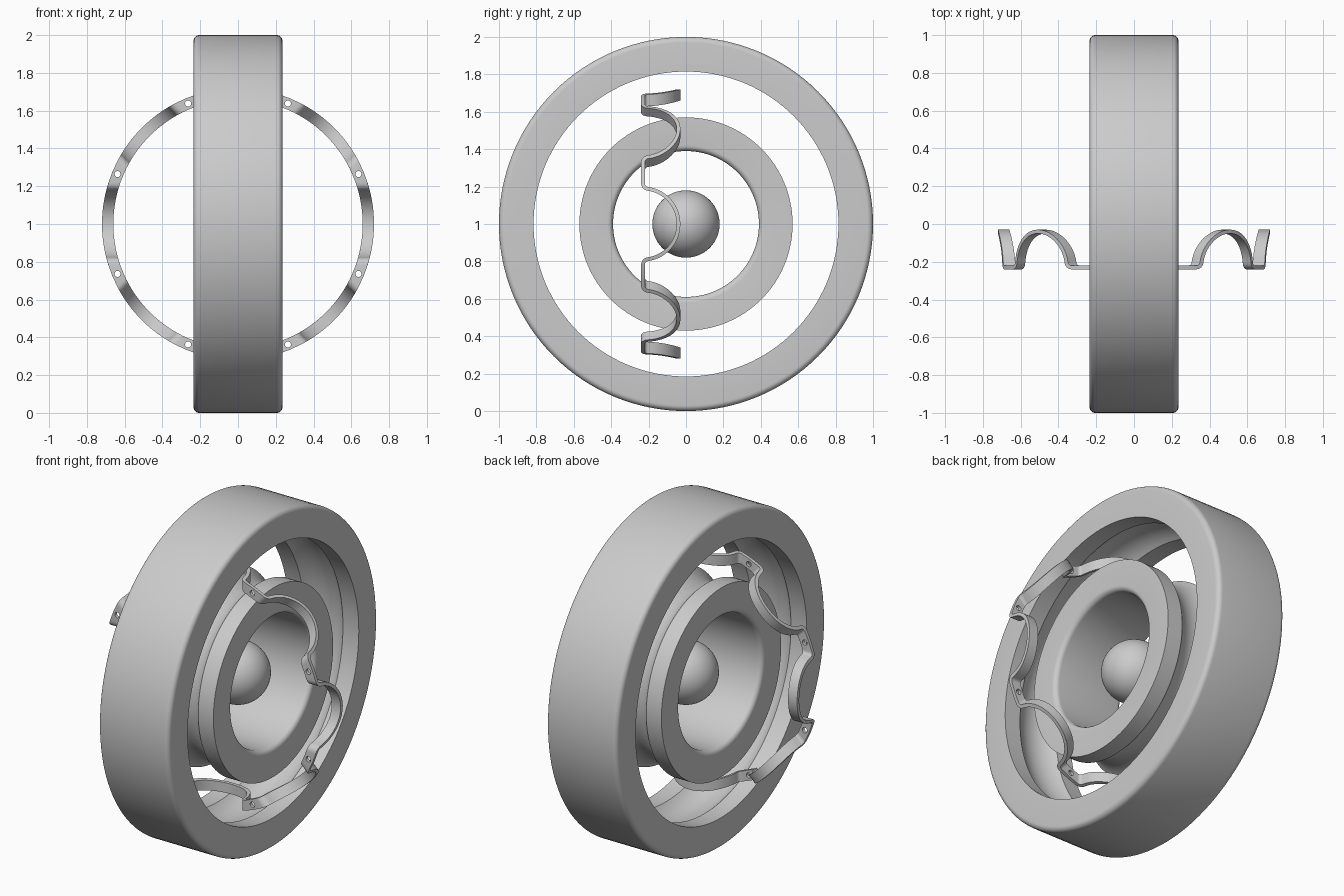
import bpy, bmesh
from math import sin, cos, pi, asin, sqrt, radians

if "Cube" in bpy.data.objects:
    bpy.data.objects.remove(bpy.data.objects["Cube"])

CZ = 1.0                      # height of the common centre
HW, PITCH, BALL = 0.235, 0.69, 0.18


def finish(bm, name):
    bmesh.ops.recalc_face_normals(bm, faces=bm.faces[:])
    me = bpy.data.meshes.new(name)
    bm.to_mesh(me)
    bm.free()
    ob = bpy.data.objects.new(name, me)
    bpy.context.collection.objects.link(ob)
    return ob


def smooth(ob):
    bpy.ops.object.select_all(action='DESELECT')
    ob.select_set(True)
    bpy.context.view_layer.objects.active = ob
    bpy.ops.object.shade_smooth_by_angle(angle=radians(30))


def skin(bm, loops):
    """Join a closed sequence of closed vertex loops with quads."""
    rows = [[bm.verts.new(p) for p in lp] for lp in loops]
    n = len(rows[0])
    for i, a in enumerate(rows):
        b = rows[(i + 1) % len(rows)]
        for j in range(n):
            k = (j + 1) % n
            bm.faces.new((a[j], a[k], b[k], b[j]))


def race(name, land, edge, fillet=0.03, seg=128):
    """Bearing ring around x: ball groove in the land, rounded far edge."""
    s = 1 if edge > land else -1
    half = asin(sqrt(BALL**2 - (PITCH - land)**2) / BALL)
    prof = [(-HW, land)]
    for i in range(17):
        a = -half + 2 * half * i / 16
        prof.append((BALL * sin(a), PITCH + s * abs(land - PITCH) / (land - PITCH) * s * (BALL * cos(a))))
    prof.append((HW, land))
    for side in (1, -1):
        arc = []
        for i in range(7):
            a = pi / 2 * i / 6
            arc.append((side * (HW - fillet + fillet * cos(a)),
                        edge - s * fillet + s * fillet * sin(a)))
        prof += arc if side == 1 else arc[::-1]
    bm = bmesh.new()
    skin(bm, [[(x, r * cos(2 * pi * k / seg), CZ + r * sin(2 * pi * k / seg))
               for x, r in prof] for k in range(seg)])
    smooth(finish(bm, name))


# Outer and inner rings
race("outer_ring", 0.815, 1.0)
race("inner_ring", 0.57, 0.39)

# Ball
bm = bmesh.new()
bmesh.ops.create_uvsphere(bm, u_segments=64, v_segments=32, radius=BALL)
bmesh.ops.translate(bm, verts=bm.verts[:], vec=(0, 0, CZ))
smooth(finish(bm, "ball"))

# Wavy half cage: eight pockets joined by flat pads
FLAT, R, F, T = -0.23, 0.19, 0.03, 0.01
tx = sqrt((R + F)**2 - F**2)
alpha = asin(F / (R + F))
half = []                     # (tangent offset, y, normal t, normal y)
for i in range(15):
    a = pi / 2 - (pi / 2 - alpha) * i / 14
    half.append((R * cos(a), FLAT + R * sin(a), cos(a), sin(a)))
for i in range(1, 7):
    a = alpha + (pi / 2 - alpha) * i / 6
    half.append((tx - F * cos(a), FLAT + F - F * sin(a), cos(a), sin(a)))
wave = [(-t, y, -nt, ny) for t, y, nt, ny in half[:0:-1]] + half


def on_ring(r, ang, y):
    return (r * cos(ang), y, CZ + r * sin(ang))


corners = ((0.66, -T), (0.72, -T), (0.72, T), (0.66, T))
loops = []
for k in range(8):
    base = k * pi / 4
    for t, y, nt, ny in wave:
        loops.append([on_ring(r, base + asin((t + nt * o) / r), y + ny * o)
                      for r, o in corners])
    loops.append([on_ring(r, base + pi / 8, FLAT + o) for r, o in corners])
bm = bmesh.new()
skin(bm, loops)
cage = finish(bm, "cage_half")

# Rivet holes through the pads
bm = bmesh.new()
for k in range(8):
    ring = [[], []]
    cx, _, cz = on_ring(PITCH, pi / 8 + k * pi / 4, 0)
    for e, y in enumerate((FLAT - 0.03, FLAT + 0.03)):
        for i in range(20):
            a = 2 * pi * i / 20
            ring[e].append(bm.verts.new((cx + 0.016 * cos(a), y, cz + 0.016 * sin(a))))
    bm.faces.new(ring[0])
    bm.faces.new(ring[1])
    for i in range(20):
        j = (i + 1) % 20
        bm.faces.new((ring[0][i], ring[0][j], ring[1][j], ring[1][i]))
cutter = finish(bm, "rivet_hole_cutter")
cutter.hide_render = True
mod = cage.modifiers.new("rivet_holes", 'BOOLEAN')
mod.operation, mod.solver, mod.object = 'DIFFERENCE', 'EXACT', cutter
bpy.context.view_layer.objects.active = cage
bpy.ops.object.modifier_apply(modifier=mod.name)
bpy.data.objects.remove(cutter)
smooth(cage)
